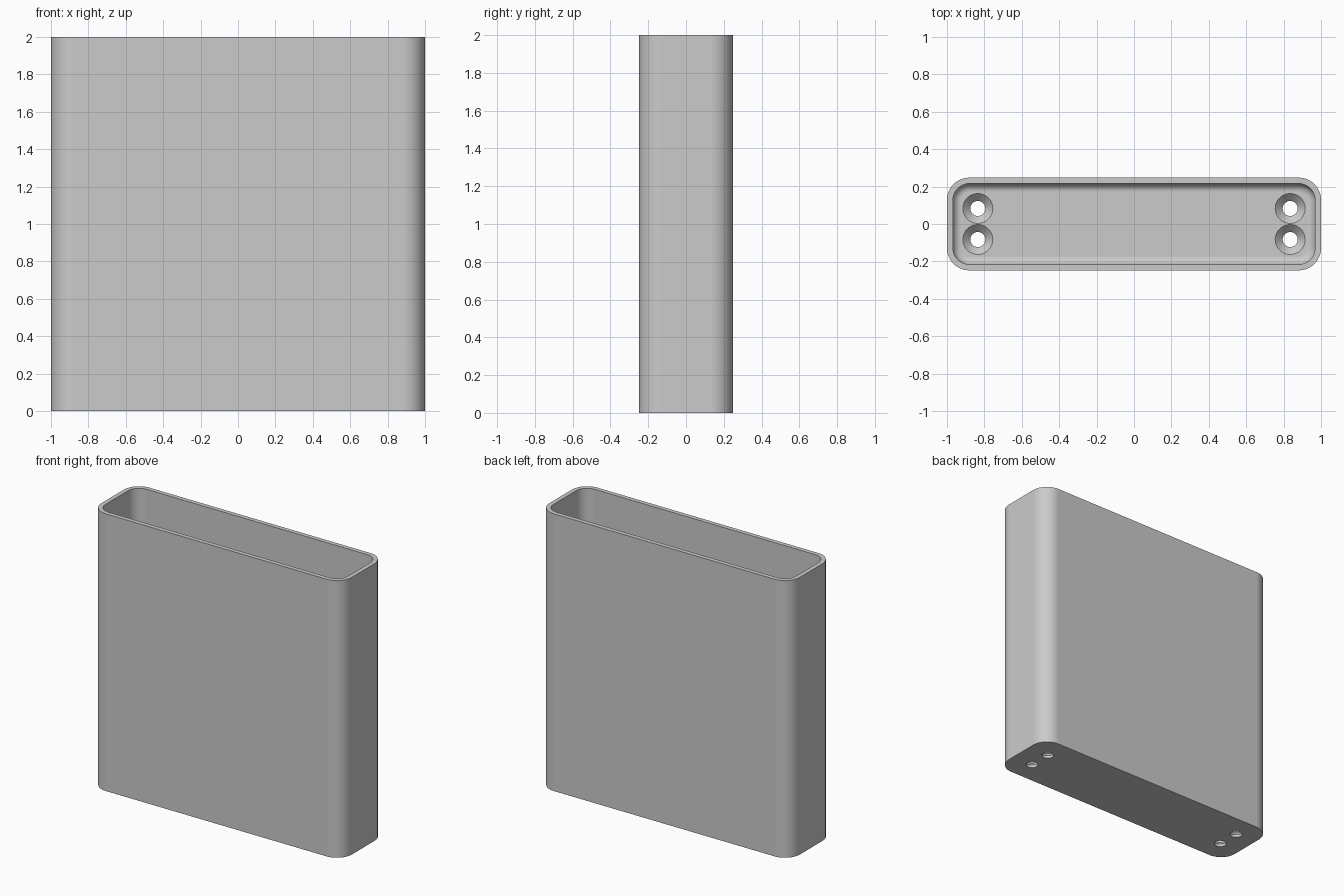
import bpy, bmesh, math

cube = bpy.data.objects.get("Cube")
if cube:
    bpy.data.objects.remove(cube, do_unlink=True)

HALF_X, HALF_Y, HEIGHT = 1.0, 0.248, 2.0
CORNER, WALL, FLOOR, FILLET = 0.12, 0.032, 0.06, 0.045
HOLE_X, HOLE_Y, HOLE_R, SINK_R = 0.835, 0.083, 0.04, 0.08
SEGMENTS = 12

grey = bpy.data.materials.new("light grey")
grey.use_nodes = True
colour = (0.6, 0.6, 0.6, 1)
grey.diffuse_color = colour
grey.node_tree.nodes["Principled BSDF"].inputs["Base Color"].default_value = colour


def ring(bm, inset, z):
    """Rounded rectangle, moved inward from the outer wall by inset."""
    r = CORNER - inset
    verts = []
    for corner, (sx, sy) in enumerate([(1, 1), (-1, 1), (-1, -1), (1, -1)]):
        cx, cy = sx * (HALF_X - CORNER), sy * (HALF_Y - CORNER)
        for i in range(SEGMENTS + 1):
            a = (corner + i / SEGMENTS) * math.pi / 2
            verts.append(bm.verts.new((cx + r * math.cos(a), cy + r * math.sin(a), z)))
    return verts


def circle(bm, r, z, n=48):
    return [bm.verts.new((r * math.cos(2 * math.pi * i / n),
                          r * math.sin(2 * math.pi * i / n), z)) for i in range(n)]


def loft(name, make_rings):
    """Closed solid through a list of rings."""
    bm = bmesh.new()
    rings = make_rings(bm)
    for a, b in zip(rings, rings[1:]):
        for i in range(len(a)):
            j = (i + 1) % len(a)
            bm.faces.new((a[i], a[j], b[j], b[i]))
    bm.faces.new(rings[0][::-1])
    bm.faces.new(rings[-1])
    bmesh.ops.recalc_face_normals(bm, faces=bm.faces)
    mesh = bpy.data.meshes.new(name)
    bm.to_mesh(mesh)
    bm.free()
    mesh.materials.append(grey)
    obj = bpy.data.objects.new(name, mesh)
    bpy.context.collection.objects.link(obj)
    return obj


# Open box: outer wall, rim, inner wall, filleted floor
def box_rings(bm):
    rings = [ring(bm, 0, 0), ring(bm, 0, HEIGHT), ring(bm, WALL, HEIGHT)]
    for i in range(9):
        a = i / 8 * math.pi / 2
        rings.append(ring(bm, WALL + FILLET * (1 - math.cos(a)),
                          FLOOR + FILLET * (1 - math.sin(a))))
    return rings


# Countersunk hole cutter: straight bore, cone, clearance above the floor
def hole_rings(bm):
    sink = SINK_R - HOLE_R
    return [circle(bm, HOLE_R, -0.05), circle(bm, HOLE_R, FLOOR - sink),
            circle(bm, SINK_R, FLOOR), circle(bm, SINK_R, FLOOR + 0.05)]


box = loft("open_box", box_rings)
bpy.context.view_layer.objects.active = box
box.select_set(True)

# Four screw holes, two near each end
for sx in (-1, 1):
    for sy in (-1, 1):
        cutter = loft("screw_hole_cutter", hole_rings)
        cutter.location = (sx * HOLE_X, sy * HOLE_Y, 0)
        cutter.hide_render = True
        cut = box.modifiers.new("screw_hole", "BOOLEAN")
        cut.operation, cut.solver, cut.object = "DIFFERENCE", "EXACT", cutter
        bpy.ops.object.modifier_apply(modifier=cut.name)
        bpy.data.objects.remove(cutter, do_unlink=True)

bpy.ops.object.shade_smooth_by_angle(angle=math.radians(30))
weighted = box.modifiers.new("even_shading", "WEIGHTED_NORMAL")
weighted.keep_sharp = True
